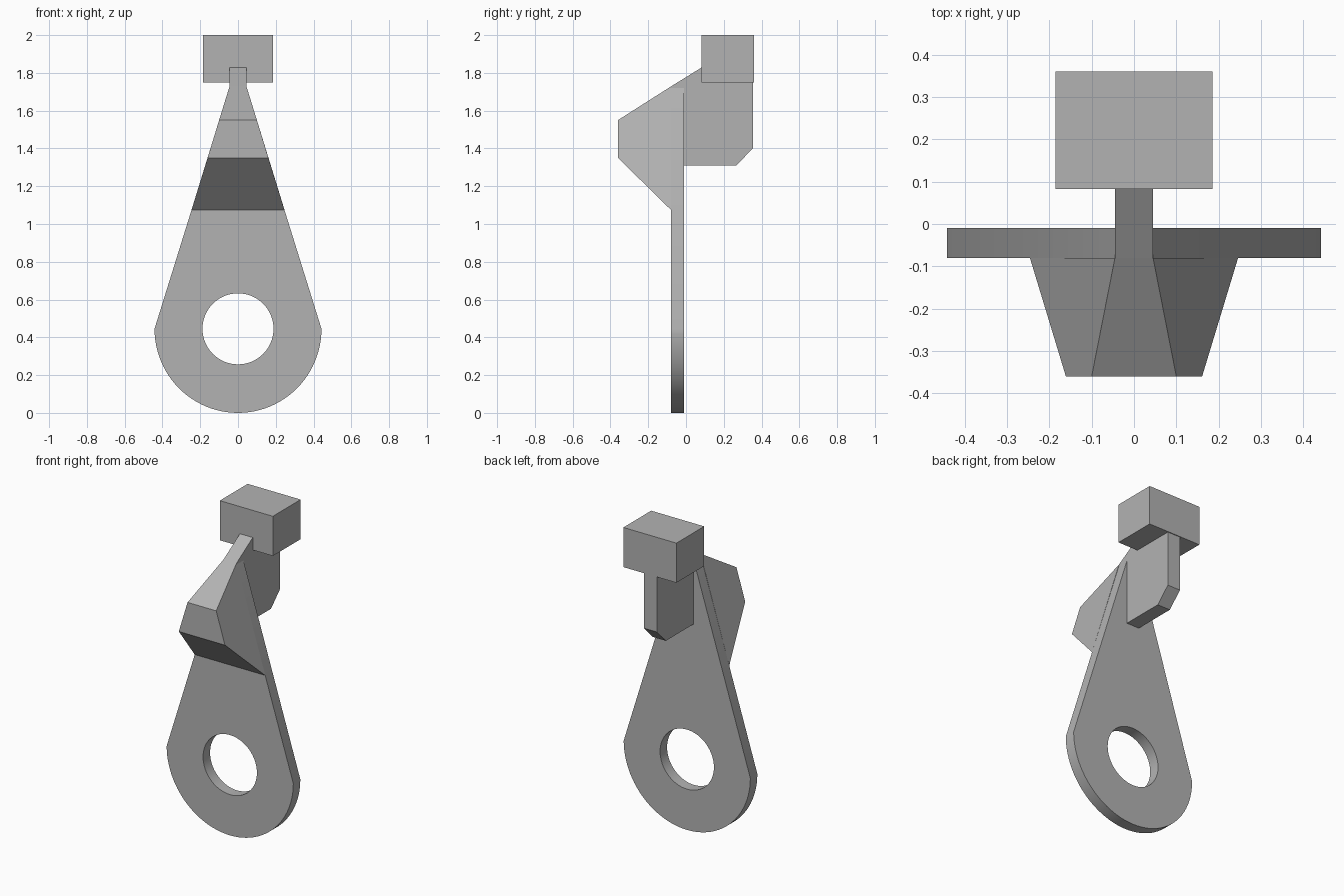
import bpy, bmesh
from math import sin, cos, pi

if "Cube" in bpy.data.objects:
    bpy.data.objects.remove(bpy.data.objects["Cube"])

grey = bpy.data.materials.new("plain grey")
grey.use_nodes = True
grey.diffuse_color = (0.45, 0.45, 0.45, 1)
grey.node_tree.nodes["Principled BSDF"].inputs["Base Color"].default_value = grey.diffuse_color


def finish(bm, name):
    bmesh.ops.recalc_face_normals(bm, faces=bm.faces)
    mesh = bpy.data.meshes.new(name)
    bm.to_mesh(mesh)
    bm.free()
    obj = bpy.data.objects.new(name, mesh)
    mesh.materials.append(grey)
    bpy.context.collection.objects.link(obj)
    bpy.ops.object.select_all(action="DESELECT")
    obj.select_set(True)
    bpy.context.view_layer.objects.active = obj
    bpy.ops.object.shade_smooth_by_angle(angle=pi / 6)
    return obj


def side_profile(name, points):
    """Solid from side profile points (y, z, half width)."""
    bm = bmesh.new()
    left = [bm.verts.new((w, y, z)) for y, z, w in points]
    right = [bm.verts.new((-w, y, z)) for y, z, w in points]
    bm.faces.new(left)
    bm.faces.new(right[::-1])
    for i in range(len(points)):
        j = (i + 1) % len(points)
        bm.faces.new((left[i], right[i], right[j], left[j]))
    return finish(bm, name)


# Teardrop plate with a round eye
FRONT, BACK, EYE_Z, NECK = -0.08, -0.01, 0.445, 0.045
bm = bmesh.new()
outline = [(0.442 * cos(a), EYE_Z + 0.445 * sin(a))
           for a in (pi + pi * i / 48 for i in range(49))]
outline += [(NECK, 1.72), (-NECK, 1.72)]
eye = [(0.188 * cos(a), EYE_Z + 0.188 * sin(a))
       for a in (2 * pi * i / 64 for i in range(64))]
edges = []
for loop in (outline, eye):
    vs = [bm.verts.new((x, FRONT, z)) for x, z in loop]
    edges += [bm.edges.new((vs[i - 1], vs[i])) for i in range(len(vs))]
bmesh.ops.triangle_fill(bm, use_beauty=True, edges=edges)
extruded = bmesh.ops.extrude_face_region(bm, geom=bm.faces[:], use_keep_orig=True)
moved = [v for v in extruded["geom"] if isinstance(v, bmesh.types.BMVert)]
bmesh.ops.translate(bm, verts=moved, vec=(0, BACK - FRONT, 0))
finish(bm, "eye_plate")

# Tapered nose in front of the plate
side_profile("front_nose", [(FRONT, 1.075, 0.246), (-0.36, 1.35, 0.161),
                            (-0.36, 1.55, 0.1), (FRONT, 1.728, NECK)])

# Thin fin running back from the plate
fin = [(-0.05, 1.31), (0.265, 1.31), (0.355, 1.4), (0.355, 1.76), (0.085, 1.76),
       (0.085, 1.83), (FRONT, 1.728), (FRONT, 1.7), (-0.05, 1.7)]
side_profile("rear_fin", [(y, z, NECK) for y, z in fin])

# Block on top of the fin
block = [(0.083, 1.75), (0.36, 1.75), (0.36, 2.0), (0.083, 2.0)]
side_profile("top_block", [(y, z, 0.185) for y, z in block])
